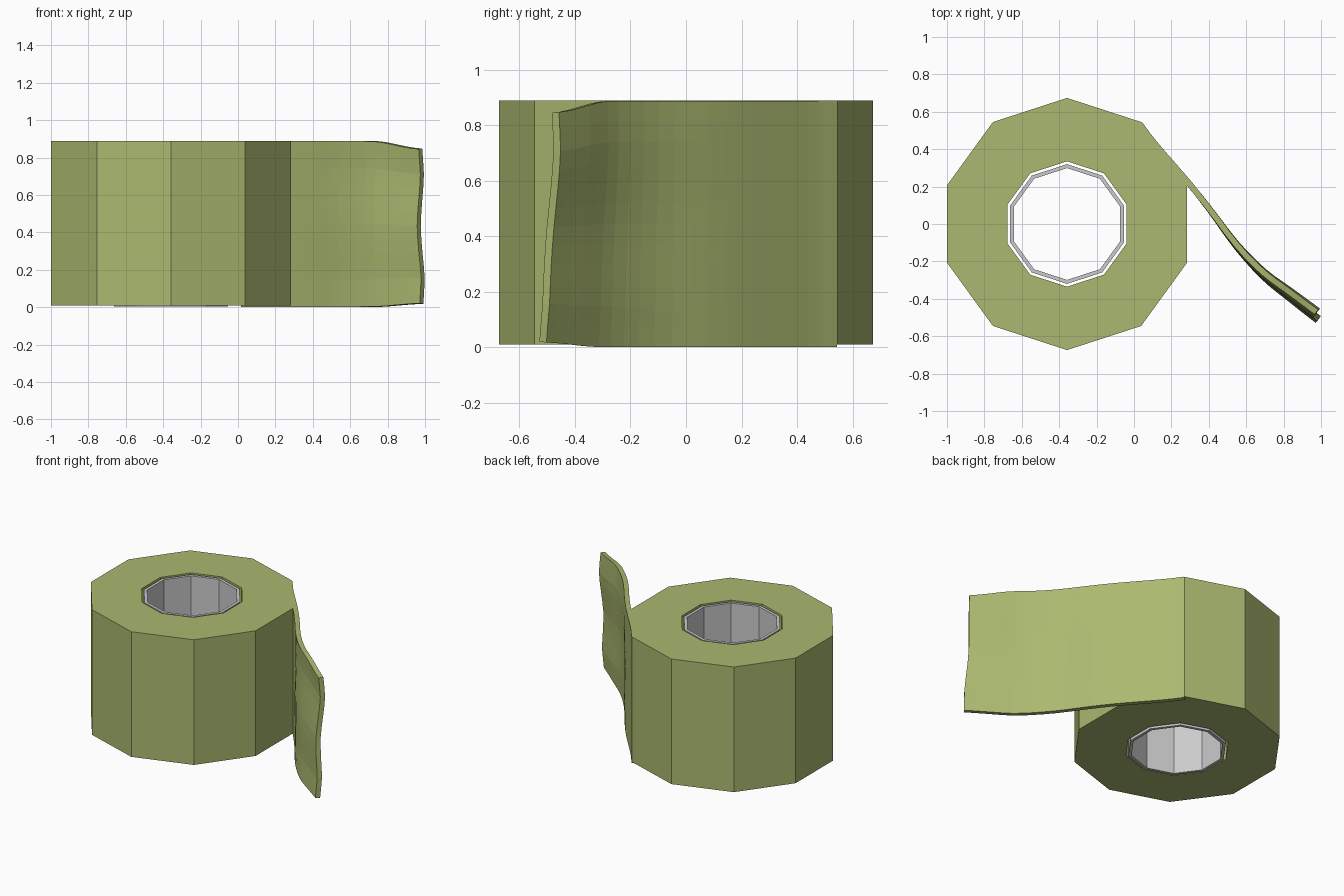
import bpy, bmesh
from math import sin, cos, pi
from mathutils import Vector

if "Cube" in bpy.data.objects:
    bpy.data.objects.remove(bpy.data.objects["Cube"])

CX, SIDES = -0.358, 10

green = bpy.data.materials.new("green_paper")
green.diffuse_color = (0.40, 0.48, 0.16, 1)
green.use_nodes = True
green.node_tree.nodes["Principled BSDF"].inputs["Base Color"].default_value = green.diffuse_color


def add_object(name, bm, mat=None):
    bmesh.ops.recalc_face_normals(bm, faces=bm.faces)
    me = bpy.data.meshes.new(name)
    bm.to_mesh(me)
    bm.free()
    ob = bpy.data.objects.new(name, me)
    bpy.context.collection.objects.link(ob)
    if mat:
        me.materials.append(mat)
    return ob


def ring(name, r_out, r_in, z0, z1, mat=None):
    """Ten-sided tube with a vertex pointing along +y."""
    bm = bmesh.new()
    section = [(r_out, z0), (r_out, z1), (r_in, z1), (r_in, z0)]
    loops = []
    for i in range(SIDES):
        a = pi / 2 + 2 * pi * i / SIDES
        loops.append([bm.verts.new((CX + r * cos(a), r * sin(a), z)) for r, z in section])
    for i in range(SIDES):
        p, q = loops[i], loops[(i + 1) % SIDES]
        for j in range(4):
            k = (j + 1) % 4
            bm.faces.new((p[j], q[j], q[k], p[k]))
    return add_object(name, bm, mat)


def spline(pts, t):
    """Catmull-Rom point at t in 0..1."""
    s = t * (len(pts) - 1)
    i = min(int(s), len(pts) - 2)
    f = s - i
    p = [Vector(pts[max(0, min(len(pts) - 1, i + k))]) for k in (-1, 0, 1, 2)]
    return 0.5 * (2 * p[1] + (p[2] - p[0]) * f
                  + (2 * p[0] - 5 * p[1] + 4 * p[2] - p[3]) * f * f
                  + (3 * p[1] - p[0] - 3 * p[2] + p[3]) * f ** 3)


def smooth(a, b, x):
    t = max(0, min(1, (x - a) / (b - a)))
    return t * t * (3 - 2 * t)


# Wound paper and inner tube
ring("paper_roll", 0.674, 0.335, 0.01, 0.89, green)
ring("cardboard_core", 0.32, 0.299, 0.004, 0.886)

# Loose sheet: outer path in plan, end-edge ripple from bottom to top
path = [(0.043, 0.545), (0.125, 0.437), (0.30, 0.235), (0.42, 0.085), (0.56, -0.10),
        (0.70, -0.245), (0.84, -0.35), (0.985, -0.458)]
ripple = [(0.006, -0.045), (0.013, -0.034), (0.001, -0.028), (-0.008, -0.018),
          (0.0, -0.004), (0.009, 0.006), (0.0, 0.0)]
NU, NV = 21, 12
bm = bmesh.new()
rows = []
for i in range(NU + 1):
    x, y = spline(path, i / NU)
    w = smooth(0.3, 1.0, x)
    curl = smooth(0.72, 1.0, x)
    z0, z1 = 0.001 + 0.017 * curl, 0.889 - 0.041 * curl
    row = []
    for j in range(NV + 1):
        v = j / NV
        dx, dy = spline(ripple, v)
        row.append(bm.verts.new((x + dx * w, y + dy * w, z0 + (z1 - z0) * v)))
    rows.append(row)
for i in range(NU):
    for j in range(NV):
        bm.faces.new((rows[i][j], rows[i + 1][j], rows[i + 1][j + 1], rows[i][j + 1]))
bm.normal_update()
if sum((f.normal for f in bm.faces), Vector()).x < 0:
    bmesh.ops.reverse_faces(bm, faces=bm.faces)
me = bpy.data.meshes.new("loose_sheet")
bm.to_mesh(me)
bm.free()
me.materials.append(green)
sheet = bpy.data.objects.new("loose_sheet", me)
bpy.context.collection.objects.link(sheet)
sol = sheet.modifiers.new("thickness", "SOLIDIFY")
sol.thickness = 0.032
sol.offset = -1
